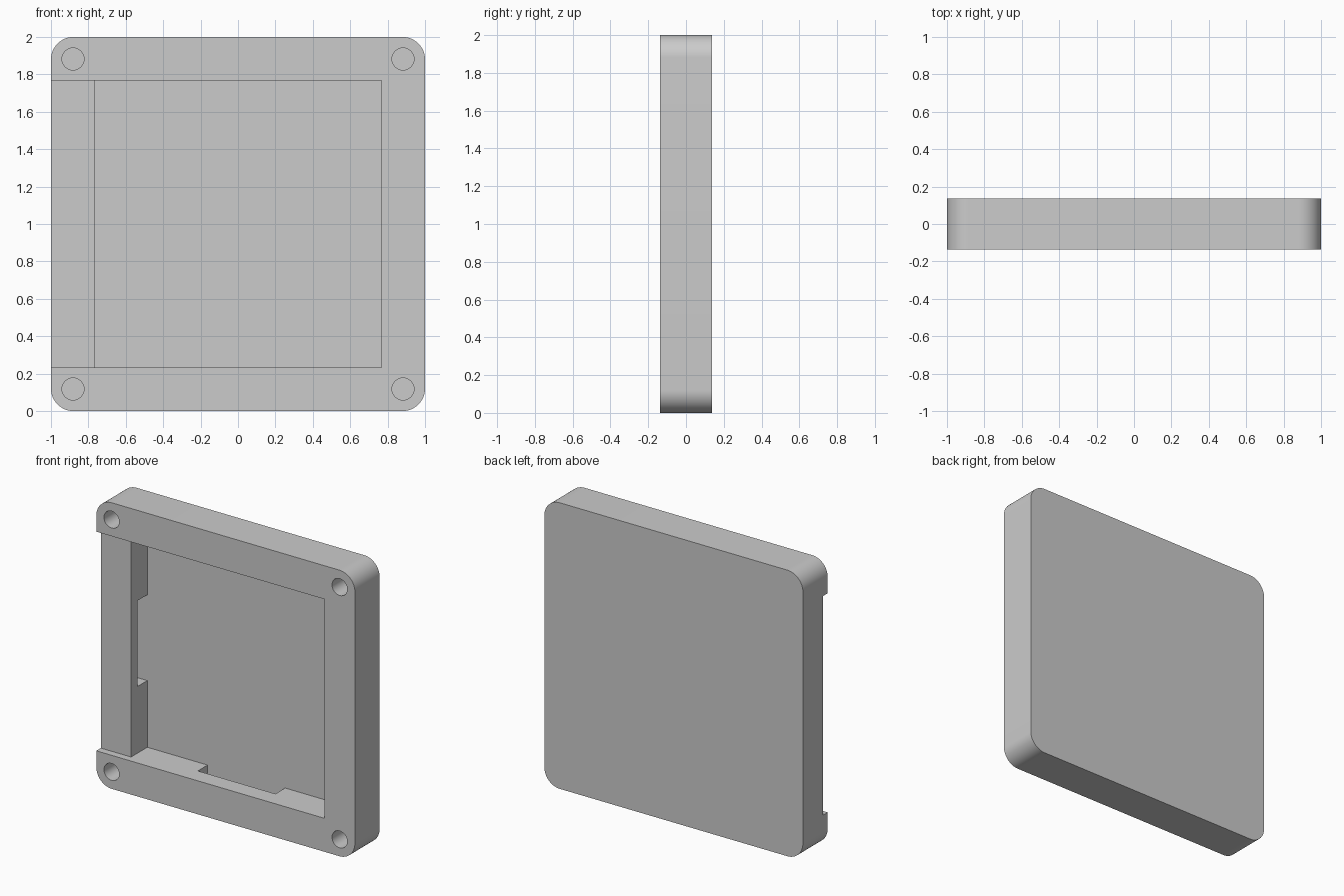
import bpy, bmesh, math
from mathutils import Vector

cube = bpy.data.objects.get("Cube")
if cube:
    bpy.data.objects.remove(cube, do_unlink=True)

FRONT, BACK, FLOOR = -0.137, 0.137, 0.092
POCKET = 0.766

grey = bpy.data.materials.new("plain grey")
grey.use_nodes = True
COLOUR = (0.6, 0.6, 0.6, 1)
grey.diffuse_color = COLOUR
grey.node_tree.nodes["Principled BSDF"].inputs["Base Color"].default_value = COLOUR


def prism(name, outline, y0, y1):
    """Extrude an (x, z) outline from y0 to y1."""
    bm = bmesh.new()
    face = bm.faces.new([bm.verts.new((x, y0, z)) for x, z in outline])
    moved = bmesh.ops.extrude_face_region(bm, geom=[face])["geom"]
    verts = [v for v in moved if isinstance(v, bmesh.types.BMVert)]
    bmesh.ops.translate(bm, verts=verts, vec=Vector((0, y1 - y0, 0)))
    bmesh.ops.recalc_face_normals(bm, faces=bm.faces)
    mesh = bpy.data.meshes.new(name)
    bm.to_mesh(mesh)
    bm.free()
    obj = bpy.data.objects.new(name, mesh)
    bpy.context.collection.objects.link(obj)
    mesh.materials.append(grey)
    return obj


def box(name, x0, x1, z0, z1, y0, y1):
    return prism(name, [(x0, z0), (x1, z0), (x1, z1), (x0, z1)], y0, y1)


def arc(cx, cz, r, start, sweep, n):
    return [(cx + r * math.cos(start + sweep * i / n),
             cz + r * math.sin(start + sweep * i / n)) for i in range(n + 1)]


# Rounded square slab
outline = []
for k, (sx, sz) in enumerate([(1, 1), (-1, 1), (-1, -1), (1, -1)]):
    outline += arc(sx * 0.88, 1 + sz * 0.88, 0.12, k * math.pi / 2, math.pi / 2, 16)
tray = prism("square_tray", outline, FRONT, BACK)

# Main pocket, lowered side rail, and wall undercuts in the middle of each side
cutters = [
    box("pocket_cutter", -POCKET, POCKET, 1 - POCKET, 1 + POCKET, FRONT - 0.1, FLOOR),
    box("side_rail_cutter", -1.1, -0.5, 1 - POCKET, 1 + POCKET, FRONT - 0.1, FRONT + 0.05),
    box("side_undercut_cutter", -0.87, 0.87, 0.7, 1.3, -0.015, FLOOR),
    box("end_undercut_cutter", -0.3, 0.3, 0.13, 1.87, -0.015, FLOOR),
]

# Blind corner holes
for sx in (-1, 1):
    for sz in (-1, 1):
        ring = arc(sx * 0.882, 1 + sz * 0.882, 0.059, 0, 2 * math.pi, 32)[:-1]
        cutters.append(prism("hole_cutter", ring, FRONT - 0.1, FLOOR))

for cutter in cutters:
    cut = tray.modifiers.new(cutter.name, 'BOOLEAN')
    cut.operation = 'DIFFERENCE'
    cut.solver = 'EXACT'
    cut.object = cutter

# Apply the cuts, then drop the cutters
bpy.ops.object.select_all(action='DESELECT')
tray.select_set(True)
bpy.context.view_layer.objects.active = tray
for cut in list(tray.modifiers):
    bpy.ops.object.modifier_apply(modifier=cut.name)
for cutter in cutters:
    bpy.data.objects.remove(cutter, do_unlink=True)
bpy.ops.object.shade_smooth_by_angle(angle=math.radians(30))
